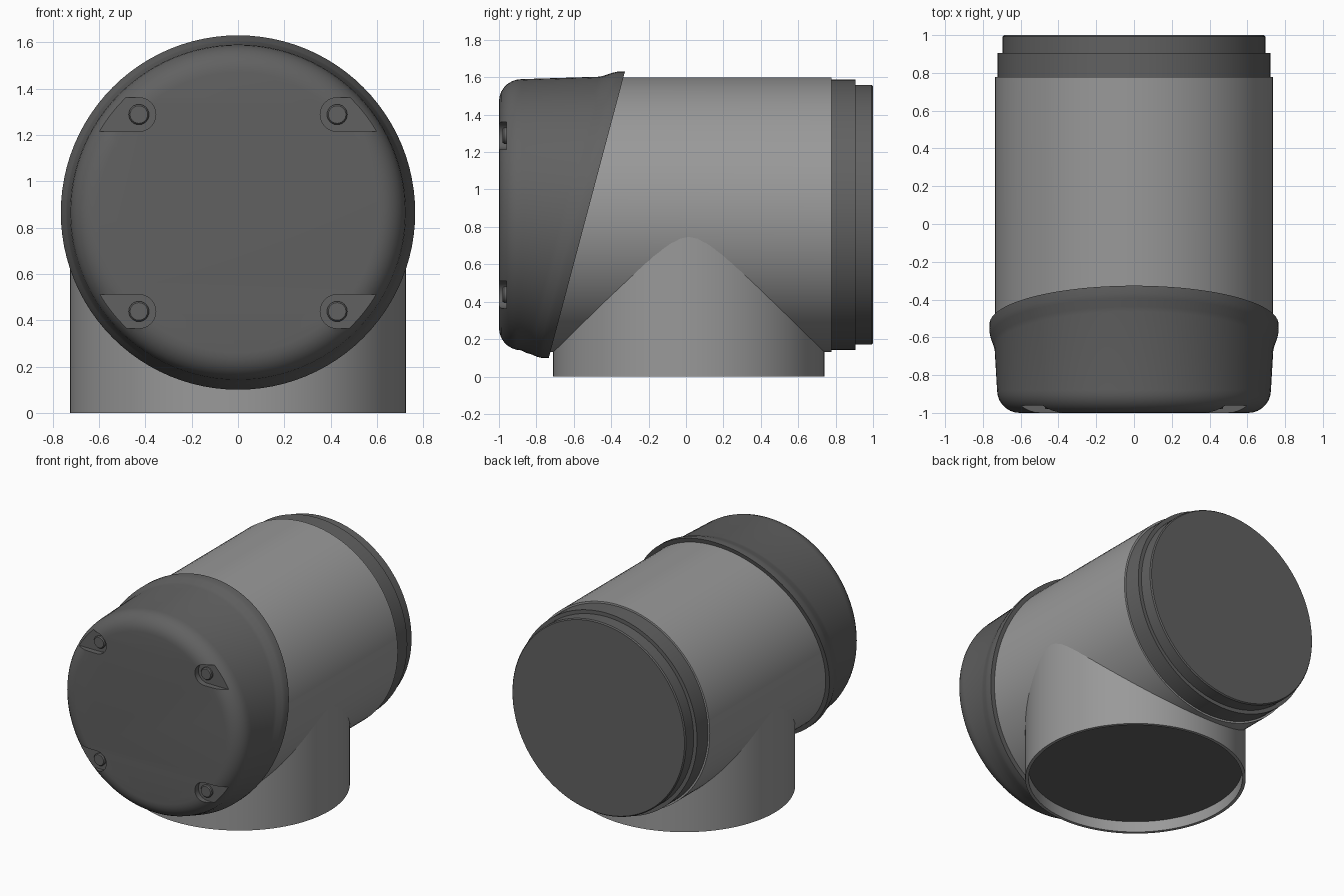
import bpy, bmesh, math
from mathutils import Matrix, Vector

cube = bpy.data.objects.get("Cube")
if cube:
    bpy.data.objects.remove(cube, do_unlink=True)

AXIS_Z = 0.865     # height of the main barrel axis
SLANT = 0.266      # lean of the cap seam
SEGMENTS = 96


def material(name, value):
    mat = bpy.data.materials.new(name)
    mat.use_nodes = True
    mat.diffuse_color = (value, value, value, 1)
    mat.node_tree.nodes["Principled BSDF"].inputs["Base Color"].default_value = (value, value, value, 1)
    return mat


light_grey = material("light grey", 0.32)
dark_grey = material("dark grey", 0.12)


def finish(name, bm, mat):
    bmesh.ops.recalc_face_normals(bm, faces=bm.faces)
    mesh = bpy.data.meshes.new(name)
    bm.to_mesh(mesh)
    bm.free()
    obj = bpy.data.objects.new(name, mesh)
    bpy.context.collection.objects.link(obj)
    mesh.materials.append(mat)
    return obj


def smooth(obj):
    bpy.ops.object.select_all(action="DESELECT")
    obj.select_set(True)
    bpy.context.view_layer.objects.active = obj
    bpy.ops.object.shade_smooth_by_angle(angle=math.radians(32))


def lathe(name, profile, mat, upright=False, segments=SEGMENTS, center=(0, 0, AXIS_Z)):
    """Closed loft of (position, radius, lean) rings along y, or along z if upright."""
    bm = bmesh.new()
    rings = []
    for pos, radius, *lean in profile:
        k = lean[0] if lean else 0
        ring = []
        for i in range(segments):
            a = math.tau * i / segments
            u, v = radius * math.cos(a), radius * math.sin(a)
            co = Vector((u, v, pos)) if upright else Vector((u, pos + k * v, v))
            ring.append(bm.verts.new(co + Vector(center)))
        rings.append(ring)
    for a, b in zip(rings, rings[1:]):
        for i in range(segments):
            j = (i + 1) % segments
            bm.faces.new((a[i], a[j], b[j], b[i]))
    bm.faces.new(rings[0])
    bm.faces.new(rings[-1])
    return finish(name, bm, mat)


# Main barrel, starting inside the slanted cap
smooth(lathe("barrel", [(-0.545, 0.735, SLANT), (0.778, 0.735)], light_grey))

# Stepped rear collar and end plate
smooth(lathe("rear_collar", [(0.75, 0.722), (0.905, 0.722), (0.905, 0.695),
                             (0.992, 0.695), (1.0, 0.688)], dark_grey))

# Upright neck with a shallow recess underneath
smooth(lathe("neck", [(0.86, 0.725), (0, 0.725), (0, 0.703), (0.085, 0.703)],
             light_grey, upright=True, center=(0, 0.015, 0)))
smooth(lathe("neck_plug", [(0.078, 0.703), (0.09, 0.703)],
             dark_grey, upright=True, center=(0, 0.015, 0)))

# Front cap: rounded face, slanted flared rim
ROUND = 0.12
profile = []
for step in range(8):
    a = math.pi / 2 * step / 7
    profile.append((-1 + ROUND * (1 - math.cos(a)), 0.605 + ROUND * math.sin(a)))
profile += [(-0.66, 0.738, SLANT), (-0.635, 0.744, SLANT), (-0.595, 0.759, SLANT),
            (-0.57, 0.765, SLANT), (-0.53, 0.765, SLANT)]
cap = lathe("front_cap", profile, dark_grey)


def slot_cutter(x, z, side):
    """Slot with a round inner end, running outward off the cap edge."""
    bm = bmesh.new()
    outline = [(0.45, -0.073)]
    for i in range(17):
        a = -math.pi / 2 - math.pi * i / 16
        outline.append((0.073 * math.cos(a), 0.073 * math.sin(a)))
    outline.append((0.45, 0.073))
    verts = [bm.verts.new((x + side * u, -1.1, z + v)) for u, v in outline]
    face = bm.faces.new(verts)
    grown = bmesh.ops.extrude_face_region(bm, geom=[face])
    moved = [g for g in grown["geom"] if isinstance(g, bmesh.types.BMVert)]
    bmesh.ops.translate(bm, verts=moved, vec=(0, 0.14, 0))
    return finish("slot_cutter", bm, dark_grey)


# Four screw slots with screw heads
for side, side_name in ((1, "left"), (-1, "right")):
    for z, level in ((0.438, "lower"), (1.288, "upper")):
        x = side * 0.428
        cutter = slot_cutter(x, z, side)
        cutter.hide_render = True
        bpy.context.view_layer.objects.active = cap
        mod = cap.modifiers.new("slot", "BOOLEAN")
        mod.operation = "DIFFERENCE"
        mod.solver = "EXACT"
        mod.object = cutter
        bpy.ops.object.modifier_apply(modifier=mod.name)
        bpy.data.objects.remove(cutter, do_unlink=True)
        smooth(lathe(f"screw_{level}_{side_name}",
                     [(-0.95, 0.044), (-0.973, 0.044), (-0.98, 0.038)],
                     dark_grey, segments=24, center=(x, 0, z)))
smooth(cap)
